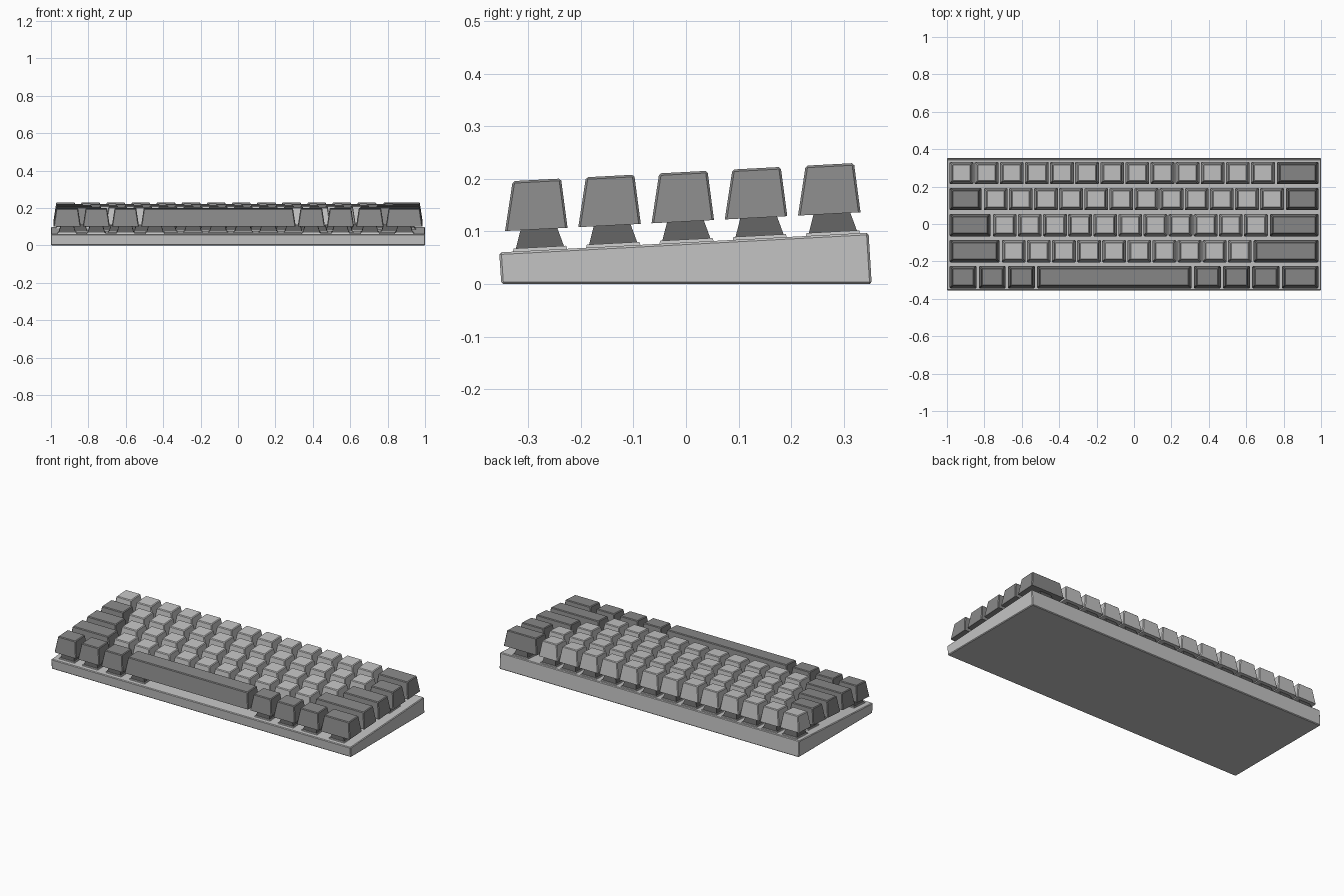
import bpy, bmesh, math
from mathutils import Matrix, Vector

if "Cube" in bpy.data.objects:
    bpy.data.objects.remove(bpy.data.objects["Cube"])


def material(name, v):
    m = bpy.data.materials.new(name)
    m.diffuse_color = (v, v, v, 1)
    m.use_nodes = True
    m.node_tree.nodes["Principled BSDF"].inputs["Base Color"].default_value = m.diffuse_color
    return m


LIGHT = material("light grey", 0.55)
DARK = material("dark grey", 0.25)
BLACK = material("charcoal", 0.11)

# Sloped frame in which keys and switches stand
SLOPE = Matrix.Translation((0, -0.004, 0.0785)) @ Matrix.Rotation(math.radians(3.02), 4, 'X')
PITCH_X, PITCH_Y = 0.1343, 0.1394
LEFT, RIGHT, GAP = -0.986, 0.986, 0.012


def frustum(bm, cx, cy, z0, z1, base, top, shift=0.0, bevel=0.0):
    """Tapered box; base and top are (width, depth), shift moves the top in y."""
    rings = []
    for (w, d), z, dy in ((base, z0, 0), (top, z1, shift)):
        rings.append([bm.verts.new((cx + sx * w / 2, cy + dy + sy * d / 2, z))
                      for sx, sy in ((-1, -1), (1, -1), (1, 1), (-1, 1))])
    lo, hi = rings
    bm.faces.new(lo[::-1])
    bm.faces.new(hi)
    for i in range(4):
        j = (i + 1) % 4
        bm.faces.new((lo[i], lo[j], hi[j], hi[i]))
    if bevel:
        edges = {e for v in hi for e in v.link_edges}
        bmesh.ops.bevel(bm, geom=list(edges), offset=bevel, segments=1, affect='EDGES')


def finish(bm, name, mat, matrix=SLOPE):
    bm.transform(matrix)
    bmesh.ops.recalc_face_normals(bm, faces=bm.faces)
    me = bpy.data.meshes.new(name)
    bm.to_mesh(me)
    bm.free()
    me.materials.append(mat)
    ob = bpy.data.objects.new(name, me)
    bpy.context.collection.objects.link(ob)
    return ob


# Wedge-shaped case: side profile extruded across x
bm = bmesh.new()
profile = [(-0.351, 0), (0.353, 0), (0.347, 0.0975), (-0.355, 0.06)]
ends = [[bm.verts.new((x, y, z)) for y, z in profile] for x in (-1, 1)]
bm.faces.new(ends[0])
bm.faces.new(ends[1][::-1])
for i in range(4):
    j = (i + 1) % 4
    bm.faces.new((ends[0][i], ends[0][j], ends[1][j], ends[1][i]))
bmesh.ops.bevel(bm, geom=bm.edges[:], offset=0.004, segments=1, affect='EDGES')
finish(bm, "case", LIGHT, Matrix())


# Key layout, back row first: (left edge, right edge, is dark)
def letter_row(first, count, left_dark=True):
    keys = [(LEFT, first - GAP, True)] if left_dark else []
    x = first
    for _ in range(count):
        keys.append((x, x + PITCH_X - GAP * 0.6, False))
        x += PITCH_X
    keys.append((x + 0.004, RIGHT, True))
    return keys


bottom = [-0.986, -0.829, -0.674, -0.518, 0.320, 0.476, 0.632, 0.791, RIGHT + GAP]
rows = [letter_row(LEFT, 13, False), letter_row(-0.803, 12), letter_row(-0.755, 11),
        letter_row(-0.707, 10),
        [(a, b - GAP, True) for a, b in zip(bottom, bottom[1:])]]

light_caps, dark_caps, stems, flanges = (bmesh.new() for _ in range(4))
for r, keys in enumerate(rows):
    y = PITCH_Y * (2 - r)
    for a, b, dark in keys:
        cx, w = (a + b) / 2, b - a
        frustum(dark_caps if dark else light_caps, cx, y, 0.040, 0.134,
                (w, 0.119), (w - 0.029, 0.092), 0.006, 0.004)
        # The long bar key carries its switch near its left end
        sx = -0.444 if w > 0.5 else cx
        frustum(flanges, sx, y + 0.005, -0.002, 0.006, (0.104, 0.104), (0.100, 0.100))
        frustum(stems, sx, y + 0.005, 0.005, 0.050, (0.092, 0.092), (0.064, 0.064))

finish(light_caps, "light_keycaps", LIGHT)
finish(dark_caps, "dark_keycaps", DARK)
finish(stems, "switch_housings", BLACK)
finish(flanges, "switch_flanges", LIGHT)
